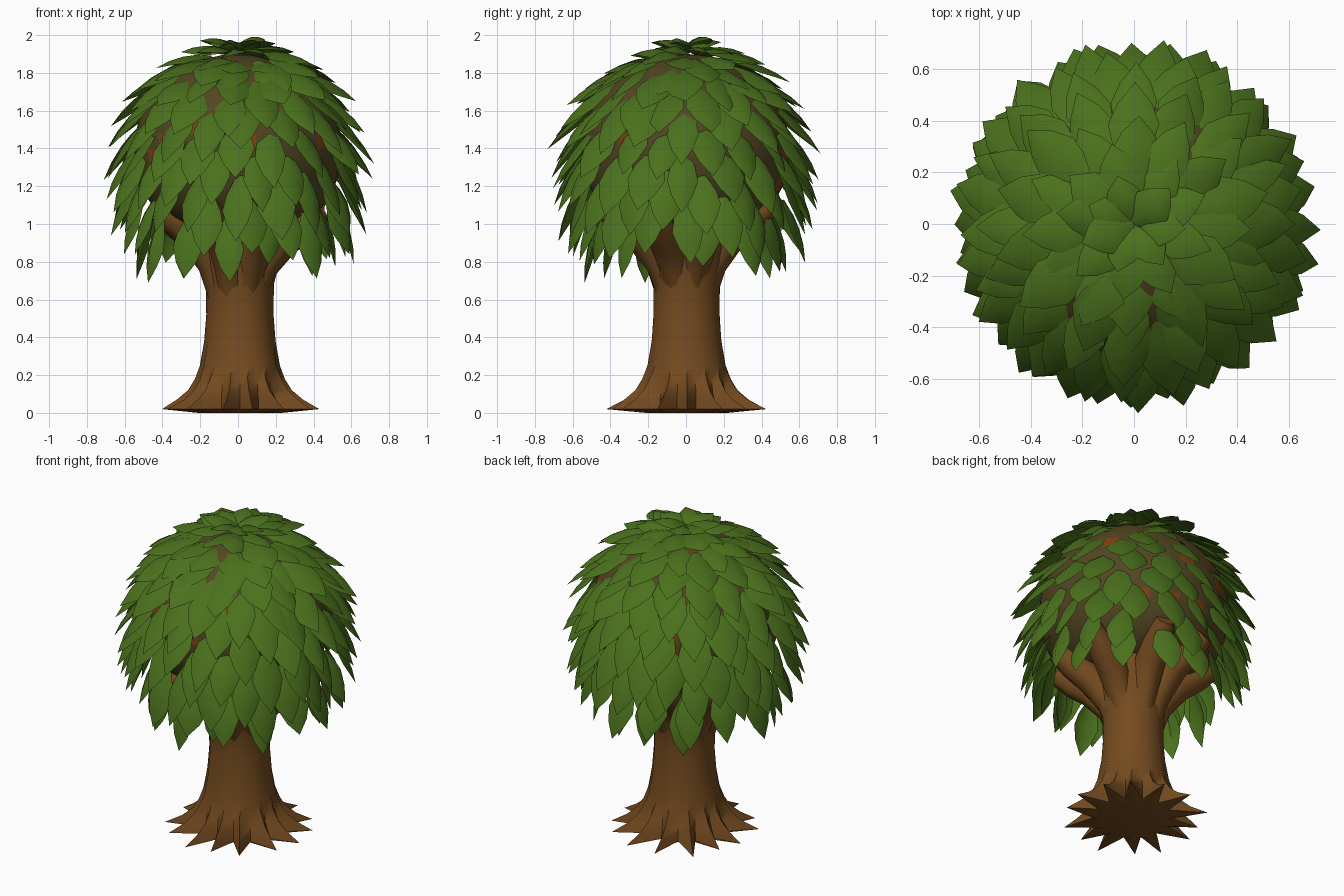
import bpy, bmesh, math, random
from mathutils import Vector

if "Cube" in bpy.data.objects:
    bpy.data.objects.remove(bpy.data.objects["Cube"])

random.seed(5)


def material(name, rgb):
    m = bpy.data.materials.new(name)
    m.diffuse_color = (*rgb, 1)
    m.use_nodes = True
    m.node_tree.nodes["Principled BSDF"].inputs["Base Color"].default_value = m.diffuse_color
    return m


BARK = material("bark brown", (0.175, 0.07, 0.014))
LEAF = material("leaf green", (0.07, 0.165, 0.012))
CORE = material("olive brown", (0.085, 0.06, 0.016))
RUST = material("rust brown", (0.22, 0.05, 0.008))


def finish(bm, name, mats, angle=40):
    me = bpy.data.meshes.new(name)
    bm.to_mesh(me)
    bm.free()
    ob = bpy.data.objects.new(name, me)
    bpy.context.collection.objects.link(ob)
    for m in mats:
        me.materials.append(m)
    bpy.ops.object.select_all(action='DESELECT')
    ob.select_set(True)
    bpy.context.view_layer.objects.active = ob
    bpy.ops.object.shade_smooth_by_angle(angle=math.radians(angle))
    return ob


def loft(bm, rings):
    """Skin closed rings of points and cap both ends."""
    vs = [[bm.verts.new(p) for p in ring] for ring in rings]
    n = len(vs[0])
    for a, b in zip(vs, vs[1:]):
        for i in range(n):
            j = (i + 1) % n
            bm.faces.new((a[i], a[j], b[j], b[i]))
    bm.faces.new(vs[0][::-1])
    bm.faces.new(vs[-1])


def tube(bm, path, radii, sides=8):
    """Tapered limb along a path."""
    path = [Vector(p) for p in path]
    rings = []
    for k, p in enumerate(path):
        d = (path[min(k + 1, len(path) - 1)] - path[max(k - 1, 0)]).normalized()
        u = d.cross(Vector((0, 0, 1))).normalized()
        v = u.cross(d)
        rings.append([p + radii[k] * (u * math.cos(t) - v * math.sin(t))
                      for t in (-math.tau * i / sides for i in range(sides))])
    loft(bm, rings)


# Trunk: rings whose long low spikes become pointed roots
ROOTS = 14
root_len = [random.uniform(0.39, 0.44) for _ in range(ROOTS)]
root_turn = [random.uniform(-0.07, 0.07) for _ in range(ROOTS)]
# height, valley radius, ridge radius (None = individual root length)
profile = [(0.0, 0.19, 0.22), (0.02, 0.225, None), (0.07, 0.225, 0.335),
           (0.12, 0.22, 0.275), (0.18, 0.212, 0.238), (0.25, 0.198, 0.212),
           (0.38, 0.184, 0.189), (0.52, 0.175, 0.178), (0.68, 0.176, 0.18),
           (0.80, 0.205, 0.21), (0.93, 0.24, 0.25), (1.0, 0.25, 0.26)]
rings = []
for z, valley, ridge in profile:
    ring = []
    for i in range(ROOTS * 2):
        k = i // 2
        a = math.tau * (i - 1) / (ROOTS * 2)
        r = valley
        if i % 2:
            r = ridge or root_len[k]
            a += root_turn[k] * (1 if z < 0.2 else 0.2)
        ring.append((r * math.cos(a) + 0.01, r * math.sin(a) + 0.003, z))
    rings.append(ring)
bm = bmesh.new()
loft(bm, rings)
finish(bm, "trunk", [BARK], 50)

# Limbs flaring from the trunk into the crown
bm = bmesh.new()
LIMBS = 8
for i in range(LIMBS):
    a = math.tau * (i + 0.5) / LIMBS + random.uniform(-0.1, 0.1)
    lift = random.uniform(-0.03, 0.03)
    path = [(r * math.cos(a), r * math.sin(a), z + lift * s) for r, z, s in
            ((0.09, 0.60, 0), (0.14, 0.78, 0.3), (0.25, 0.93, 1),
             (0.37, 1.01, 1), (0.47, 1.08, 1))]
    tube(bm, path, (0.07, 0.085, 0.095, 0.085, 0.06))
finish(bm, "limbs", [BARK], 50)

# Inner crown core seen between the leaves, fuller below its middle
bm = bmesh.new()
bmesh.ops.create_uvsphere(bm, u_segments=36, v_segments=20, radius=1)
for v in bm.verts:
    x, y, z = v.co
    rho = max(math.hypot(x, y), 1e-6)
    g = 0.55 * (rho ** -0.35 if z < 0 and rho > 1e-3 else 1)
    v.co = (x * g, y * g, 1.40 + z * (0.50 if z > 0 else 0.45))
for f in bm.faces:
    if f.calc_center_median().z < 1.62 and random.random() < 0.08:
        f.material_index = 1
finish(bm, "crown_core", [CORE, RUST])


def leaf(bm, ang, base, tip, width):
    """Folded pointed leaf from base to tip, each given as (radius, height)."""
    out = Vector((math.cos(ang), math.sin(ang), 0))
    side = Vector((-math.sin(ang), math.cos(ang), 0))
    up = Vector((0, 0, 1))
    b, t = out * base[0] + up * base[1], out * tip[0] + up * tip[1]
    nrm = (t - b).cross(side).normalized()
    if nrm.dot(out + up) < 0:
        nrm = -nrm
    skew = side * random.uniform(-0.04, 0.04)
    roll = nrm * random.uniform(-0.025, 0.025)
    rows = []
    for s, w in ((0, 0.25), (0.28, 0.8), (0.5, 1.0), (0.75, 0.66)):
        c = b.lerp(t, s) + nrm * 0.11 * s * (1 - s) + skew * s
        e = side * width * w / 2 + roll * w
        drop = nrm * 0.035 * w
        rows.append([bm.verts.new(p) for p in (c - e - drop, c, c + e - drop)])
    end = bm.verts.new(t + skew)
    for p, q in zip(rows, rows[1:]):
        for k in (0, 1):
            bm.faces.new((p[k], q[k], q[k + 1], p[k + 1]))
    for k in (0, 1):
        bm.faces.new((rows[-1][k], end, rows[-1][k + 1]))


# Leaf tiers from crown to skirt: base r, base z, tip r, tip z, count, width
tiers = [(0.0, 1.93, 0.21, 1.965, 7, 0.16), (0.05, 1.91, 0.31, 1.90, 9, 0.18),
         (0.14, 1.885, 0.44, 1.82, 12, 0.195), (0.23, 1.86, 0.54, 1.73, 14, 0.195),
         (0.32, 1.80, 0.62, 1.62, 16, 0.19), (0.39, 1.74, 0.68, 1.50, 17, 0.19),
         (0.44, 1.66, 0.72, 1.37, 17, 0.19), (0.49, 1.54, 0.72, 1.23, 18, 0.185),
         (0.52, 1.41, 0.70, 1.09, 18, 0.185), (0.53, 1.27, 0.68, 0.96, 18, 0.18),
         (0.52, 1.14, 0.63, 0.83, 17, 0.17), (0.46, 1.05, 0.53, 0.74, 13, 0.16)]
bm = bmesh.new()
for k, (br, bz, tr, tz, n, w) in enumerate(tiers):
    for i in range(n):
        a = math.tau * (i + 0.5 * (k % 2)) / n + random.uniform(-0.6, 0.6) / n
        # the two lowest tiers are patchy
        if k >= 10 and random.random() < 0.22:
            continue
        j = random.uniform(-0.025, 0.025) if k > 1 else random.uniform(-0.01, 0.015)
        leaf(bm, a, (br, bz + j), (tr + random.uniform(-0.02, 0.015),
             tz + j + (random.uniform(-0.04, 0.03) if k > 2 else 0)),
             w * random.uniform(0.88, 1.12))
finish(bm, "leaves", [LEAF], 50)
